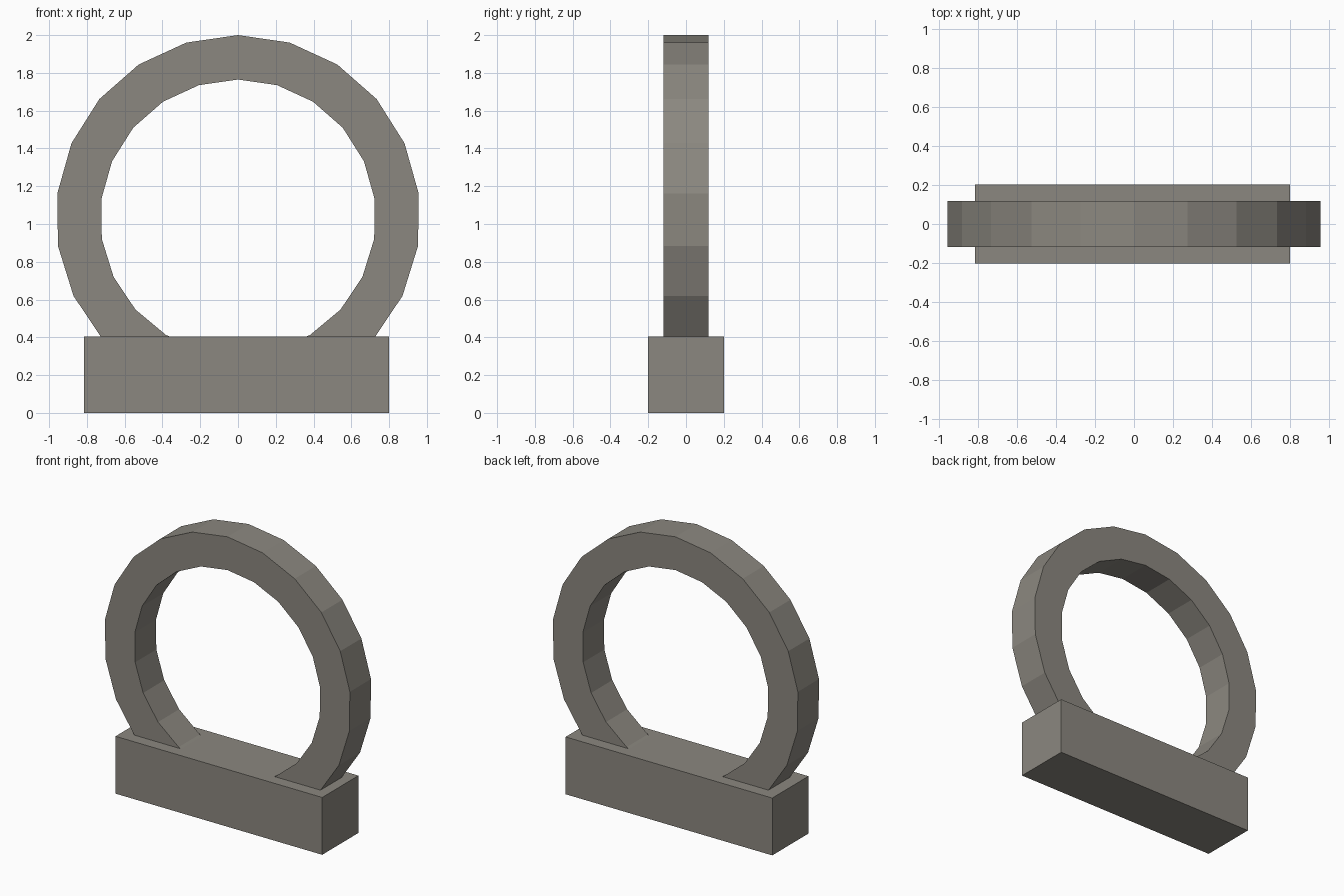
import bpy, bmesh, math

if "Cube" in bpy.data.objects:
    bpy.data.objects.remove(bpy.data.objects["Cube"])

stone = bpy.data.materials.new("warm_grey_stone")
stone.diffuse_color = (0.26, 0.245, 0.215, 1)
stone.use_nodes = True
stone.node_tree.nodes["Principled BSDF"].inputs["Base Color"].default_value = stone.diffuse_color


def make_object(name, bm):
    bmesh.ops.recalc_face_normals(bm, faces=bm.faces)
    mesh = bpy.data.meshes.new(name)
    bm.to_mesh(mesh)
    bm.free()
    mesh.materials.append(stone)
    obj = bpy.data.objects.new(name, mesh)
    bpy.context.collection.objects.link(obj)
    return obj


# Rectangular base block
bm = bmesh.new()
bmesh.ops.create_cube(bm, size=1)
for v in bm.verts:
    v.co.x = v.co.x * 1.615 - 0.008
    v.co.y *= 0.404
    v.co.z = (v.co.z + 0.5) * 0.405
make_object("base", bm)

# Faceted ring with square section, its open ends sunk into the base
CENTRE_Z, OUTER, INNER, HALF_DEPTH = 1.035, 0.965, 0.73, 0.118
STEP, COUNT = math.radians(16.5), 10
bm = bmesh.new()
sections = []
for i in range(-COUNT, COUNT + 1):
    s, c = math.sin(i * STEP), math.cos(i * STEP)
    sections.append([bm.verts.new((r * s, y, CENTRE_Z + r * c))
                     for r, y in ((OUTER, -HALF_DEPTH), (OUTER, HALF_DEPTH),
                                  (INNER, HALF_DEPTH), (INNER, -HALF_DEPTH))])
for a, b in zip(sections, sections[1:]):
    for k in range(4):
        n = (k + 1) % 4
        bm.faces.new((a[k], a[n], b[n], b[k]))
bm.faces.new(sections[0])
bm.faces.new(sections[-1])
make_object("ring", bm)
